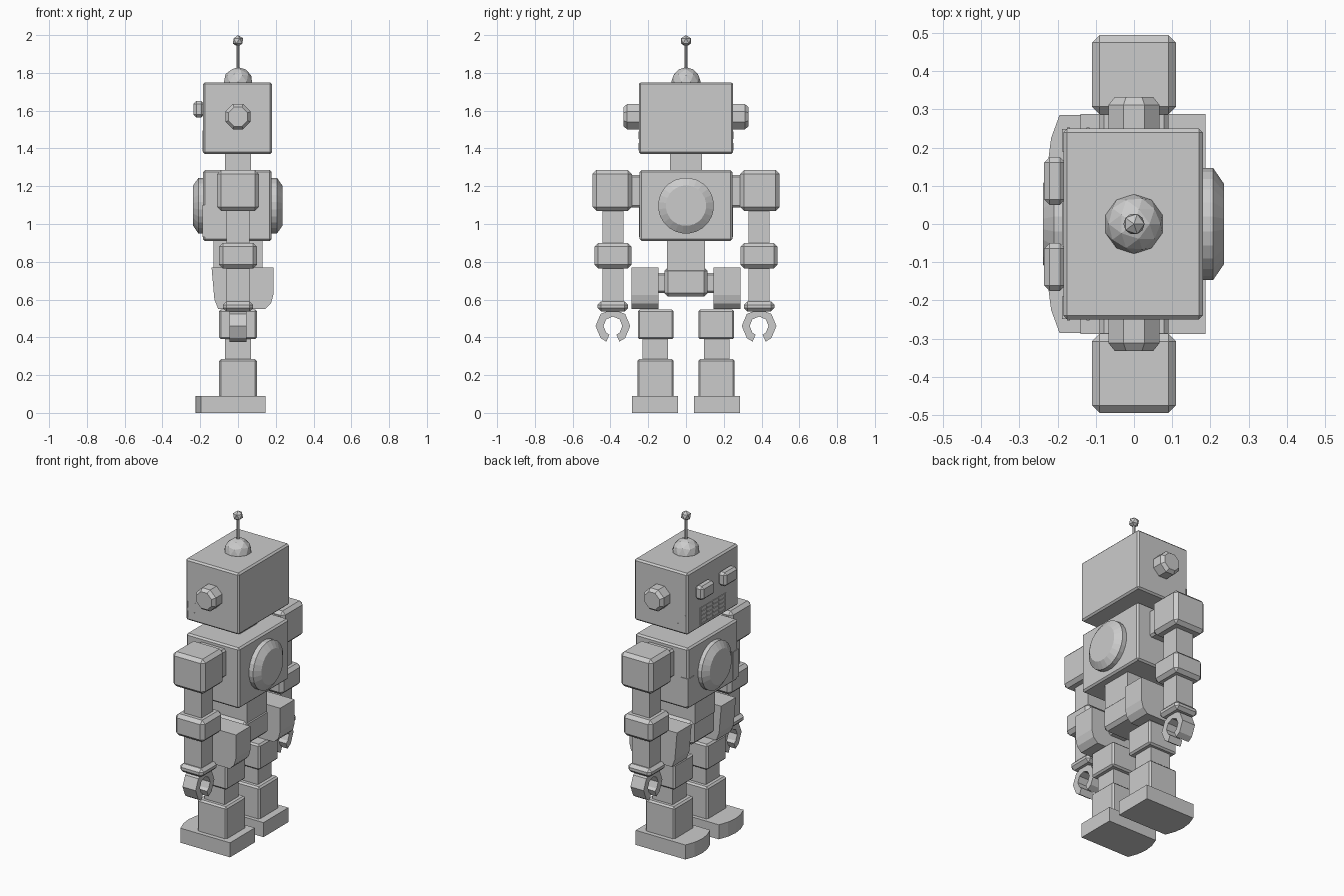
import bpy, bmesh, math
from mathutils import Matrix

if "Cube" in bpy.data.objects:
    bpy.data.objects.remove(bpy.data.objects["Cube"])

GREY = bpy.data.materials.new("plain grey")
GREY.diffuse_color = (0.6, 0.6, 0.6, 1)
GREY.use_nodes = True
GREY.node_tree.nodes["Principled BSDF"].inputs["Base Color"].default_value = GREY.diffuse_color


def finish(name, bm):
    bmesh.ops.recalc_face_normals(bm, faces=bm.faces)
    me = bpy.data.meshes.new(name)
    bm.to_mesh(me)
    bm.free()
    me.materials.append(GREY)
    ob = bpy.data.objects.new(name, me)
    bpy.context.collection.objects.link(ob)
    return ob


def chamfer(bm, width):
    if width:
        edges = [e for e in bm.edges if e.calc_face_angle(0) > 0.6]
        bmesh.ops.bevel(bm, geom=edges, offset=width, segments=1,
                        affect='EDGES', clamp_overlap=True)


def box(name, x, y, z, bevel=0.0):
    """Box from (low, high) pairs with chamfered edges."""
    bm = bmesh.new()
    bmesh.ops.create_cube(bm, size=1)
    for v in bm.verts:
        v.co = [(r[0] + r[1]) / 2 + c * (r[1] - r[0])
                for r, c in zip((x, y, z), v.co)]
    chamfer(bm, bevel)
    return finish(name, bm)


def prism(name, pts, axis, lo, hi, bevel=0.0):
    """Extrude an outline along an axis (0 x, 1 y, 2 z)."""
    bm = bmesh.new()

    def place(p, d):
        c = list(p)
        c.insert(axis, d)
        return bm.verts.new(c)
    a = [place(p, lo) for p in pts]
    b = [place(p, hi) for p in pts]
    bm.faces.new(a)
    bm.faces.new(b[::-1])
    for i in range(len(pts)):
        j = (i + 1) % len(pts)
        bm.faces.new((a[i], b[i], b[j], a[j]))
    chamfer(bm, bevel)
    return finish(name, bm)


def turned(name, profile, sides, rot, loc):
    """Closed lathe: (radius, height) rings about z, then rotated and moved."""
    bm = bmesh.new()
    rings = []
    for r, h in profile:
        rings.append([bm.verts.new((r * math.cos(t), r * math.sin(t), h)) for t in
                      [2 * math.pi * (i + 0.5) / sides for i in range(sides)]])
    for p, q in zip(rings, rings[1:]):
        for i in range(sides):
            j = (i + 1) % sides
            bm.faces.new((p[i], p[j], q[j], q[i]))
    bm.faces.new(rings[0][::-1])
    bm.faces.new(rings[-1])
    bm.transform(Matrix.Translation(loc) @ rot)
    return finish(name, bm)


def ball(name, radius, z, detail):
    bm = bmesh.new()
    bmesh.ops.create_icosphere(bm, subdivisions=detail, radius=radius,
                               matrix=Matrix.Translation((0, 0, z)))
    return finish(name, bm)


def rot(angle, axis):
    return Matrix.Rotation(angle, 4, axis)


# Head, dome and antenna (the face looks along -x)
box("head", (-0.185, 0.18), (-0.25, 0.25), (1.37, 1.75), 0.01)
ball("head_dome", 0.078, 1.752, 2)
turned("antenna_rod", [(0.01, 1.8), (0.01, 1.96)], 8, Matrix(), (0, 0, 0))
ball("antenna_tip", 0.031, 1.969, 1)
box("neck", (-0.07, 0.07), (-0.085, 0.085), (1.27, 1.38))

# Mouth grille
for i in range(5):
    y = -0.12 + 0.06 * i
    box("mouth_bar_upright", (-0.189, -0.18), (y - 0.005, y + 0.005), (1.385, 1.495))
    z = 1.39 + 0.025 * i
    box("mouth_bar_level", (-0.189, -0.18), (-0.125, 0.125), (z - 0.004, z + 0.004))

# Torso with matching front and back discs
box("torso", (-0.185, 0.178), (-0.245, 0.245), (0.91, 1.285), 0.01)
disc = [(0.148, 0), (0.148, 0.03), (0.107, 0.058)]
turned("chest_disc", disc, 24, rot(-math.pi / 2, 'Y'), (-0.18, 0, 1.097))
turned("back_disc", disc, 24, rot(math.pi / 2, 'Y'), (0.177, 0, 1.097))

# Waist and pelvis
box("waist", (-0.13, 0.13), (-0.1, 0.1), (0.75, 0.92))
box("pelvis", (-0.125, 0.135), (-0.115, 0.115), (0.615, 0.77), 0.02)
box("hip_axle", (-0.06, 0.06), (-0.16, 0.16), (0.635, 0.74), 0.01)

for s, side in ((1, "left"), (-1, "right")):
    def sbox(name, x, y, z, bevel=0.0):
        box(f"{side}_{name}", x, sorted((s * y[0], s * y[1])), z, bevel)

    # Ear, eye and cheek marks
    turned(f"{side}_ear", [(0.072, 0), (0.072, 0.07), (0.055, 0.09)], 8,
           rot(-s * math.pi / 2, 'X'), (0, s * 0.242, 1.568))
    sbox("eye", (-0.235, -0.18), (0.05, 0.175), (1.565, 1.65), 0.014)
    for x in (-0.172, -0.12):
        for z in (1.39, 1.45):
            sbox("cheek_mark", (x - 0.004, x + 0.004), (0.245, 0.252), (z, z + 0.04))

    # Corner plates on the lower chest
    sbox("chest_corner_plate", (-0.189, -0.14), (0.19, 0.249), (0.93, 1.10))

    # Arm
    sbox("shoulder_axle", (-0.09, 0.09), (0.235, 0.3), (1.087, 1.26), 0.012)
    sbox("shoulder", (-0.11, 0.11), (0.287, 0.495), (1.07, 1.285), 0.02)
    sbox("upper_arm", (-0.06, 0.06), (0.33, 0.443), (0.88, 1.08))
    sbox("elbow", (-0.1, 0.1), (0.288, 0.485), (0.765, 0.9), 0.02)
    sbox("forearm", (-0.06, 0.06), (0.33, 0.443), (0.57, 0.78))
    sbox("wrist", (-0.08, 0.08), (0.307, 0.468), (0.537, 0.59), 0.018)

    # Open claw, split at the bottom
    angles = [-68, -45, 0, 45, 90, 135, 180, 225, 248]
    angles = [math.radians(a) for a in angles]
    outer = [(s * 0.387 + 0.092 * math.cos(a), 0.46 + 0.09 * math.sin(a)) for a in angles]
    inner = [(s * 0.387 + 0.05 * math.cos(a), 0.46 + 0.05 * math.sin(a)) for a in angles]
    prism(f"{side}_claw", outer + inner[::-1], 0, -0.045, 0.045)

    # Hip with a rounded lower end
    hip = [(-0.14, 0.77), (0.187, 0.77), (0.187, 0.625), (0.175, 0.58),
           (0.145, 0.55), (-0.105, 0.55), (-0.125, 0.6)]
    prism(f"{side}_hip", hip, 1, *sorted((s * 0.145, s * 0.288)), 0.02)

    # Leg
    sbox("thigh", (-0.1, 0.1), (0.065, 0.255), (0.39, 0.548), 0.01)
    sbox("knee", (-0.07, 0.07), (0.095, 0.23), (0.27, 0.4))
    sbox("shin", (-0.1, 0.1), (0.065, 0.258), (0.08, 0.285), 0.01)

    # Foot with a bowed toe
    foot = [(0.145, 0.042), (0.145, 0.285), (-0.195, 0.285), (-0.217, 0.225),
            (-0.225, 0.163), (-0.217, 0.102), (-0.195, 0.042)]
    prism(f"{side}_foot", [(x, s * y) for x, y in foot], 2, 0, 0.09, 0.006)
